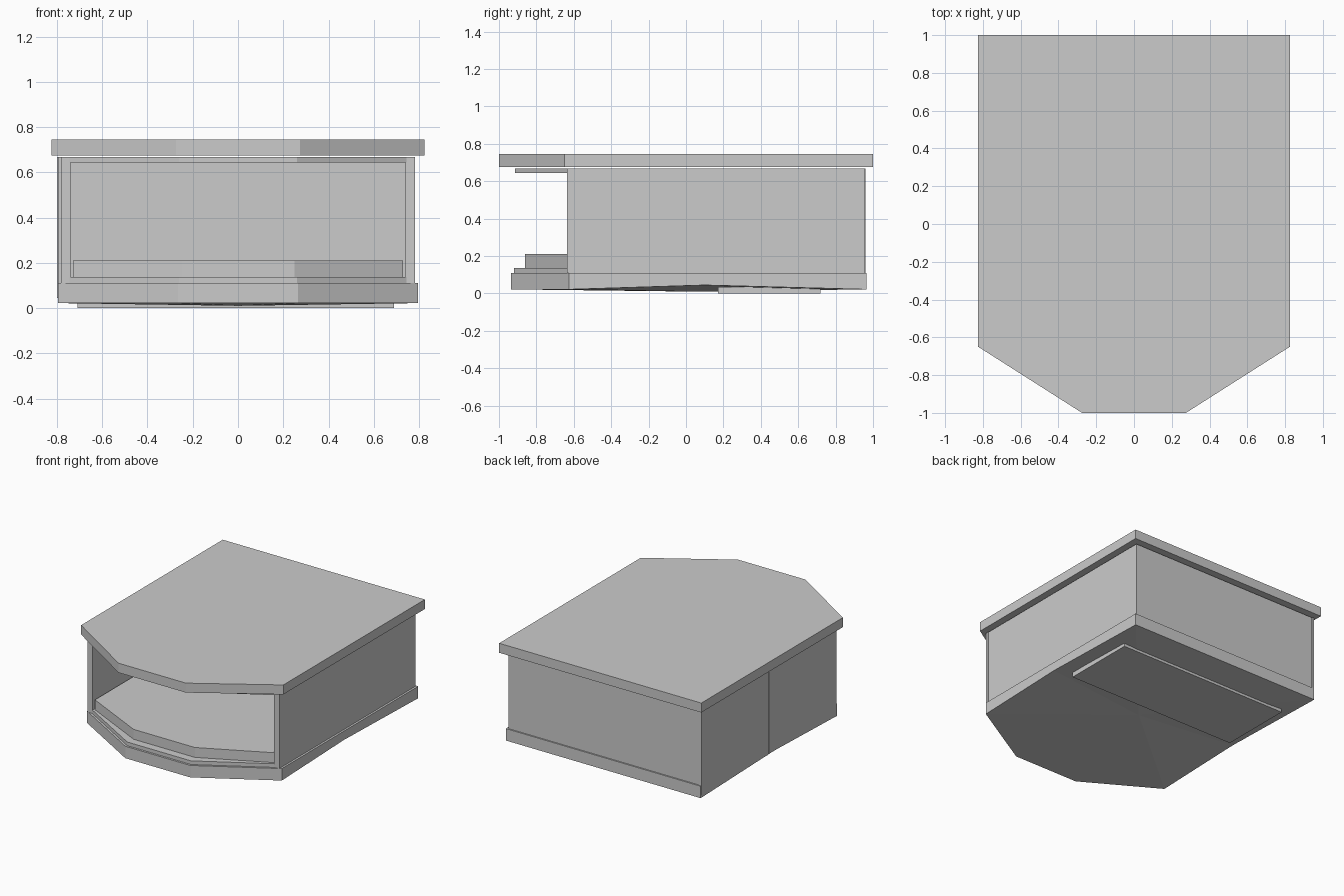
import bpy, bmesh

if "Cube" in bpy.data.objects:
    bpy.data.objects.remove(bpy.data.objects["Cube"])


def make_object(name, bm):
    bmesh.ops.recalc_face_normals(bm, faces=bm.faces)
    mesh = bpy.data.meshes.new(name)
    bm.to_mesh(mesh)
    bm.free()
    obj = bpy.data.objects.new(name, mesh)
    bpy.context.collection.objects.link(obj)
    return obj


def box(name, x0, x1, y0, y1, z0, z1):
    bm = bmesh.new()
    bmesh.ops.create_cube(bm, size=1)
    for v in bm.verts:
        v.co.x = x0 if v.co.x < 0 else x1
        v.co.y = y0 if v.co.y < 0 else y1
        v.co.z = z0 if v.co.z < 0 else z1
    return make_object(name, bm)


def shield(w, fx, back, corner, front):
    """Rectangle outline with a three-facet bow front."""
    return [(w, back), (-w, back), (-w, corner), (-fx, front), (fx, front), (w, corner)]


def slab(name, outline, z0, z1):
    bm = bmesh.new()
    face = bm.faces.new([bm.verts.new((x, y, z0)) for x, y in outline])
    ext = bmesh.ops.extrude_face_region(bm, geom=[face], use_keep_orig=True)
    for v in ext["geom"]:
        if isinstance(v, bmesh.types.BMVert):
            v.co.z = z1
    return make_object(name, bm)


# Counter top with overhang
slab("counter_top", shield(0.825, 0.275, 1.0, -0.65, -1.0), 0.675, 0.745)

# Base slab: underside is a shallow fan, raised at the middle of each side
outline = shield(0.795, 0.265, 0.965, -0.625, -0.935)
outline.insert(2, (-0.795, 0.10))
outline.append((0.795, 0.10))
bm = bmesh.new()
low = [bm.verts.new((x, y, 0.045 if y == 0.10 else 0.022)) for x, y in outline]
high = [bm.verts.new((x, y, 0.11)) for x, y in outline]
centre = bm.verts.new((0, 0.05, 0.010))
bm.faces.new(high)
for i in range(len(low)):
    j = (i + 1) % len(low)
    bm.faces.new((low[i], low[j], high[j], high[i]))
    bm.faces.new((low[j], low[i], centre))
make_object("base_slab", bm)

# Plate under the base
box("under_plate", -0.71, 0.69, 0.17, 0.72, 0.0, 0.035)

# Case walls
box("right_wall", 0.745, 0.78, -0.615, 0.955, 0.11, 0.668)
box("left_wall", -0.78, -0.745, -0.615, 0.955, 0.11, 0.668)
box("back_wall", -0.745, 0.745, 0.92, 0.955, 0.11, 0.668)

# Two overlapping doors on the left side
box("rear_side_door", -0.799, -0.78, 0.18, 0.96, 0.045, 0.668)
box("front_side_door", -0.796, -0.78, -0.62, 0.172, 0.045, 0.668)

# Display opening: posts, trim plates and raised floor
for side, s in (("left", -1), ("right", 1)):
    a, b = sorted((s * 0.74, s * 0.783))
    box(side + "_front_post", a, b, -0.637, -0.615, 0.11, 0.668)
slab("lower_trim", shield(0.745, 0.26, 0.92, -0.637, -0.92), 0.11, 0.137)
slab("upper_trim", shield(0.745, 0.26, 0.92, -0.637, -0.915), 0.643, 0.668)
slab("display_floor", shield(0.73, 0.25, 0.92, -0.625, -0.86), 0.137, 0.21)
